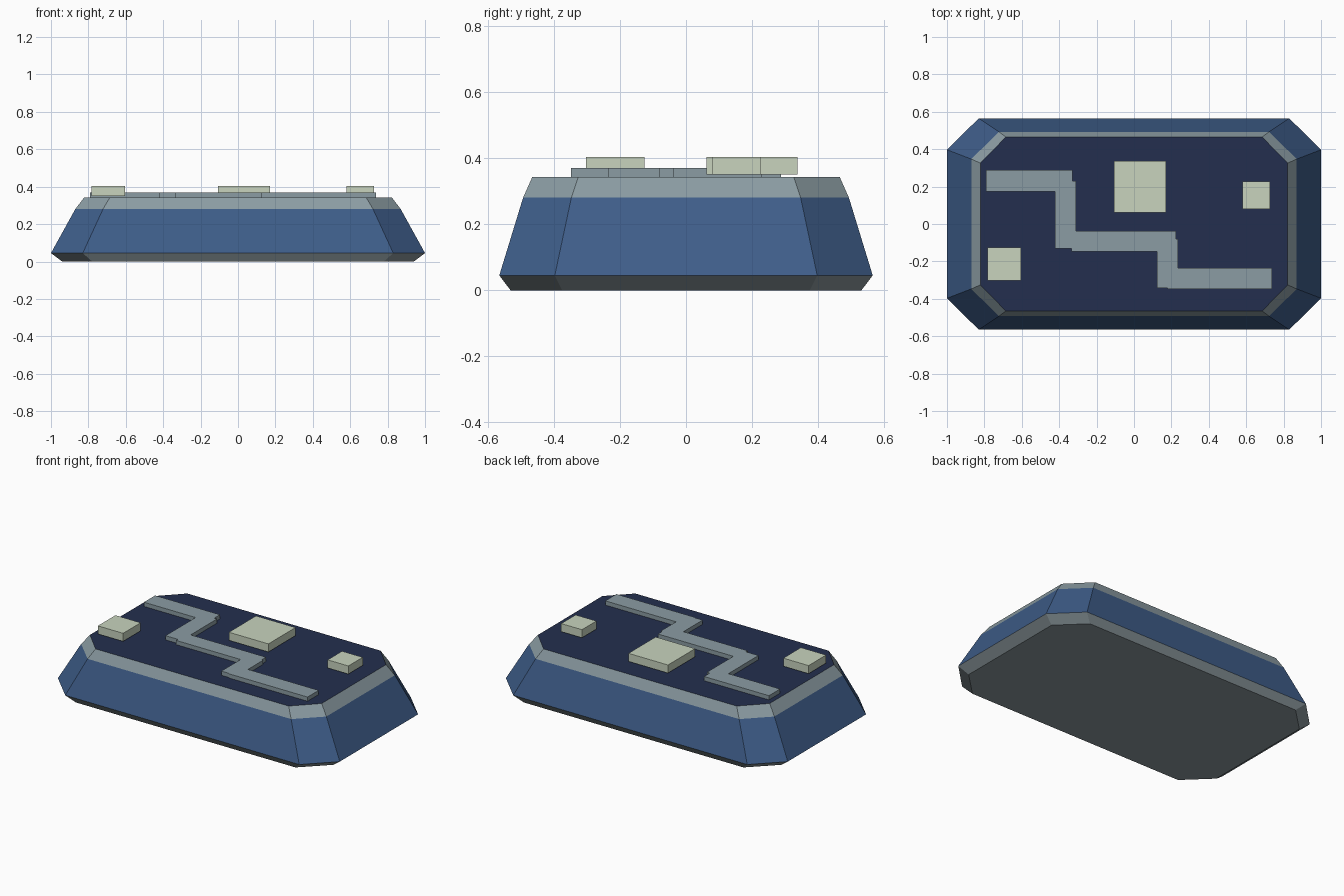
import bpy, bmesh

if "Cube" in bpy.data.objects:
    bpy.data.objects.remove(bpy.data.objects["Cube"])


def mat(name, rgb):
    lin = [((c / 255 + 0.055) / 1.055) ** 2.4 for c in rgb]
    m = bpy.data.materials.new(name)
    m.diffuse_color = (*lin, 1)
    m.use_nodes = True
    m.node_tree.nodes["Principled BSDF"].inputs["Base Color"].default_value = m.diffuse_color
    return m


BLUE = mat("blue", (62, 93, 137))
NAVY = mat("navy", (36, 47, 78))
GRAY = mat("blue gray", (139, 156, 163))
BASE = mat("base gray", (139, 152, 157))
PALE = mat("pale green", (200, 212, 190))


def finish(name, bm, mats):
    bmesh.ops.recalc_face_normals(bm, faces=bm.faces[:])
    me = bpy.data.meshes.new(name)
    bm.to_mesh(me)
    bm.free()
    for m in mats:
        me.materials.append(m)
    ob = bpy.data.objects.new(name, me)
    bpy.context.collection.objects.link(ob)
    return ob


def box(name, x0, x1, y0, y1, z0, z1, m):
    bm = bmesh.new()
    bmesh.ops.create_cube(bm, size=1)
    for v in bm.verts:
        v.co.x = x0 if v.co.x < 0 else x1
        v.co.y = y0 if v.co.y < 0 else y1
        v.co.z = z0 if v.co.z < 0 else z1
    return finish(name, bm, [m])


# Hull: stacked chamfered rectangles (z, half x, half y, corner x, corner y)
RINGS = [(0.0, 0.94, 0.531, 0.78, 0.375),
         (0.045, 1.0, 0.565, 0.83, 0.397),
         (0.28, 0.87, 0.493, 0.722, 0.347),
         (0.343, 0.822, 0.465, 0.685, 0.326)]
bm = bmesh.new()
rings = []
for z, hx, hy, cx, cy in RINGS:
    pts = [(hx, -cy), (hx, cy), (cx, hy), (-cx, hy),
           (-hx, cy), (-hx, -cy), (-cx, -hy), (cx, -hy)]
    rings.append([bm.verts.new((x, y, z)) for x, y in pts])
# Bands: base skirt, blue wall, gray rim
for band, (lo, hi) in enumerate(zip(rings, rings[1:])):
    for i in range(8):
        j = (i + 1) % 8
        bm.faces.new((lo[i], lo[j], hi[j], hi[i])).material_index = band
bm.faces.new(rings[0][::-1]).material_index = 0
bm.faces.new(rings[-1]).material_index = 3
finish("hull", bm, [BASE, BLUE, GRAY, NAVY])

# Zigzag raised track on the deck
TRACK = [(-0.79, -0.33, 0.175, 0.288), (-0.423, -0.31, -0.13, 0.23),
         (-0.335, 0.225, -0.148, -0.037), (0.122, 0.235, -0.343, -0.08),
         (0.18, 0.737, -0.348, -0.235)]
for i, t in enumerate(TRACK):
    box(f"track_segment_{i + 1}", *t, 0.341, 0.37, GRAY)

# Pale blocks
for name, r in {"large_block": (-0.108, 0.172, 0.062, 0.337),
                "left_block": (-0.782, -0.603, -0.303, -0.125),
                "right_block": (0.58, 0.727, 0.08, 0.226)}.items():
    box(name, *r, 0.351, 0.403, PALE)
